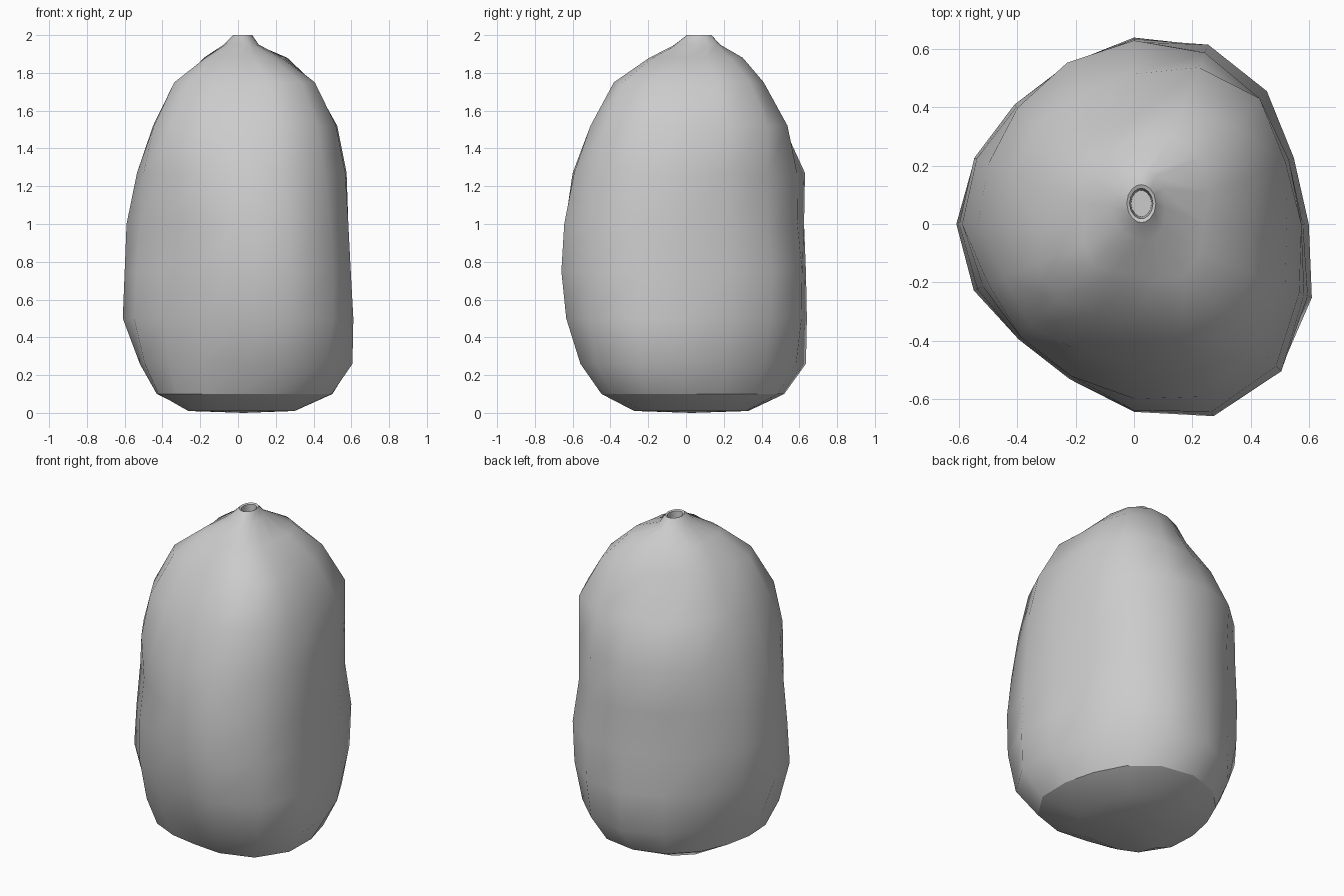
import bpy, bmesh, math

if "Cube" in bpy.data.objects:
    bpy.data.objects.remove(bpy.data.objects["Cube"])

SIDES = 16

# Reach of each level: z, then E, NE, N, NW, W, SW, S, SE
LEVELS = [
    (0.01, (.30, .34, .33, .30, .25, .31, .27, .33)),
    (0.10, (.50, .51, .52, .46, .43, .46, .43, .54)),
    (0.26, (.60, .59, .635, .53, .52, .52, .53, .665)),
    (0.50, (.60, .635, .64, .575, .61, .56, .61, .71)),
    (0.75, (.585, .645, .635, .58, .60, .56, .645, .715)),
    (1.00, (.58, .61, .625, .57, .59, .535, .64, .69)),
    (1.27, (.575, .61, .63, .565, .535, .55, .60, .65)),
    (1.52, (.525, .61, .515, .48, .45, .50, .48, .595)),
    (1.75, (.395, .48, .365, .33, .33, .37, .33, .475)),
    (1.88, (.24, .33, .29, .24, .17, .20, .17, .25)),
    (1.95, (.11, .165, .18, .13, .075, .045, .06, .085)),
    (2.00, (.075, .125, .135, .09, .025, -.01, -.005, .026)),
]


def outline(reach, neck):
    """Rounded closed outline through 8 radii; near the neck it wraps them as tangents."""
    coef = []
    for k in range(5):
        w = 1 / 8 if k in (0, 4) else 2 / 8
        coef.append((
            w * sum(r * math.cos(k * i * math.pi / 4) for i, r in enumerate(reach)),
            w * sum(r * math.sin(k * i * math.pi / 4) for i, r in enumerate(reach))))
    if neck:
        coef = coef[:4]
    pts = []
    for i in range(SIDES):
        t = math.tau * i / SIDES
        h = sum(a * math.cos(k * t) + b * math.sin(k * t) for k, (a, b) in enumerate(coef))
        d = 0
        if neck:
            d = sum(k * (b * math.cos(k * t) - a * math.sin(k * t)) for k, (a, b) in enumerate(coef))
        pts.append((h * math.cos(t) - d * math.sin(t), h * math.sin(t) + d * math.cos(t)))
    return pts


bm = bmesh.new()


def add_ring(pts, z):
    return [bm.verts.new((x, y, z)) for x, y in pts]


# Sack body, bottom to mouth
rings = [add_ring(outline(reach, z > 1.9), z) for z, reach in LEVELS]

# Lip and recess inside the mouth
mouth = outline(LEVELS[-1][1], True)
cx = sum(p[0] for p in mouth) / SIDES
cy = sum(p[1] for p in mouth) / SIDES
for scale, z in ((0.8, 1.995), (0.7, 1.87)):
    rings.append(add_ring([(cx + (x - cx) * scale, cy + (y - cy) * scale) for x, y in mouth], z))

for low, high in zip(rings, rings[1:]):
    for i in range(SIDES):
        j = (i + 1) % SIDES
        bm.faces.new((low[i], low[j], high[j], high[i]))

# Base and recess floor
base_center = bm.verts.new((0.03, 0.03, 0.0))
for i in range(SIDES):
    bm.faces.new((base_center, rings[0][(i + 1) % SIDES], rings[0][i]))
bm.faces.new(rings[-1])
bmesh.ops.recalc_face_normals(bm, faces=bm.faces)

# Smooth sides with a sharp rim around the base
for f in bm.faces:
    f.smooth = True
for i in range(SIDES):
    bm.edges.get((rings[1][i], rings[1][(i + 1) % SIDES])).smooth = False
for e in bm.edges:
    if e.calc_face_angle(0) > math.radians(40):
        e.smooth = False

mesh = bpy.data.meshes.new("sack_body")
bm.to_mesh(mesh)
bm.free()
bpy.context.collection.objects.link(bpy.data.objects.new("sack_body", mesh))
